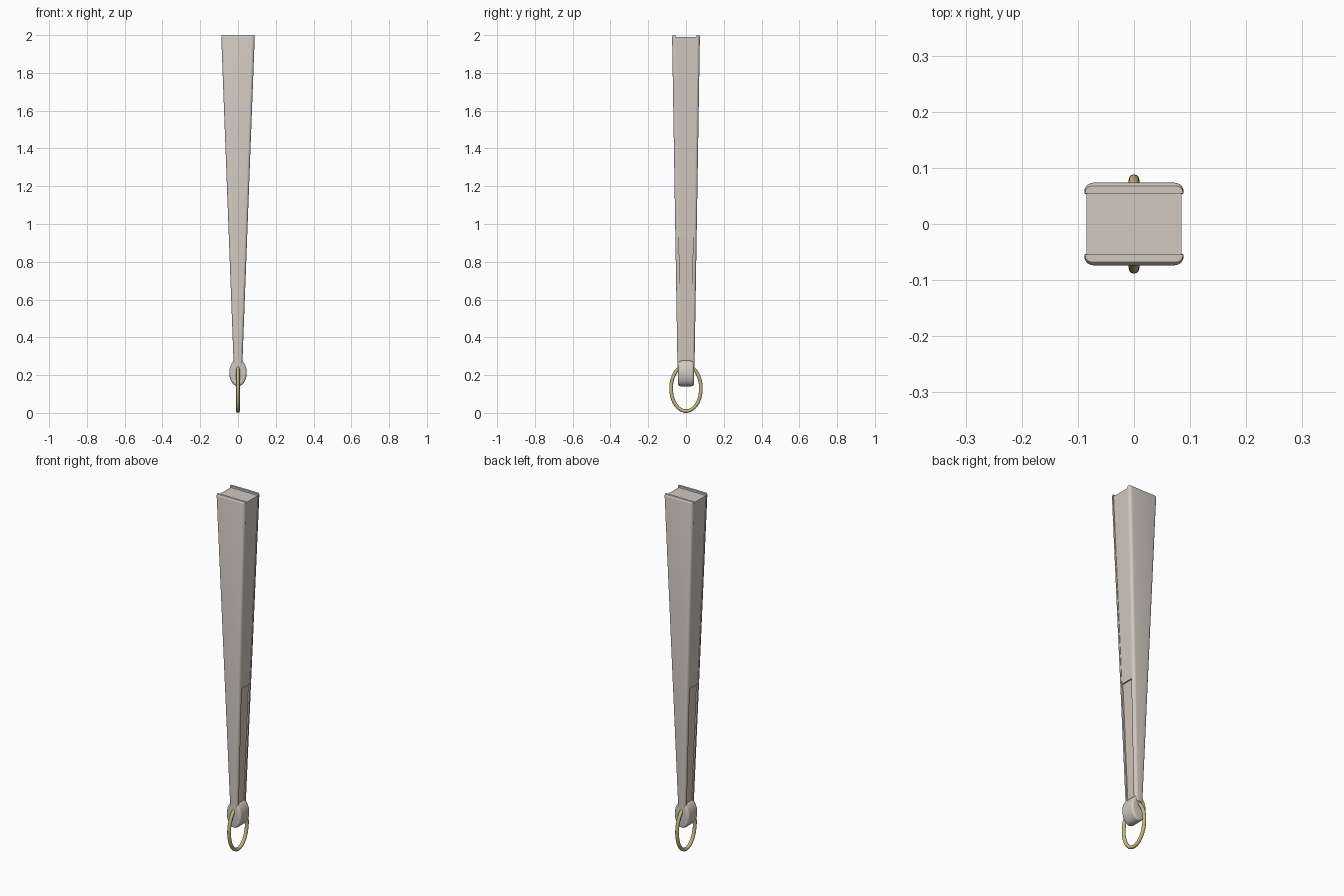
import bpy, bmesh, math

if "Cube" in bpy.data.objects:
    bpy.data.objects.remove(bpy.data.objects["Cube"])


def material(name, rgb):
    m = bpy.data.materials.new(name)
    m.diffuse_color = (*rgb, 1)
    m.use_nodes = True
    m.node_tree.nodes["Principled BSDF"].inputs["Base Color"].default_value = m.diffuse_color
    return m


IVORY = material("ivory", (0.63, 0.58, 0.53))
PALE = material("warm_ivory", (0.62, 0.55, 0.49))
BRASS = material("brass", (0.56, 0.48, 0.21))


def loft(name, sections, mat, angle=35):
    """Skin a list of closed rings of equal length and cap both ends."""
    bm = bmesh.new()
    rings = [[bm.verts.new(p) for p in ring] for ring in sections]
    n = len(rings[0])
    for a, b in zip(rings, rings[1:]):
        for i in range(n):
            j = (i + 1) % n
            bm.faces.new((a[i], a[j], b[j], b[i]))
    bm.faces.new(rings[0])
    bm.faces.new(rings[-1])
    bmesh.ops.recalc_face_normals(bm, faces=bm.faces)
    me = bpy.data.meshes.new(name)
    bm.to_mesh(me)
    bm.free()
    me.materials.append(mat)
    ob = bpy.data.objects.new(name, me)
    bpy.context.collection.objects.link(ob)
    bpy.ops.object.select_all(action='DESELECT')
    bpy.context.view_layer.objects.active = ob
    ob.select_set(True)
    bpy.ops.object.shade_smooth_by_angle(angle=math.radians(angle))
    return ob


# Taper of the folded fan along its height
def half_width(z):
    return 0.0235 + (z - 0.27) * 0.0378


def outer_depth(z):
    return 0.0455 + (z - 0.27) * 0.0163


THICK = 0.019


# Guard section: flat inner face, rounded outer corners
def guard_ring(z, side, inset=0.0):
    w, y1 = half_width(z) - inset * 0.3, outer_depth(z) - inset
    y0 = outer_depth(z) - THICK
    r = min(0.016, w * 0.6, y1 - y0 - 0.001)
    pts = [(w, y0)]
    for sx, start in ((1, 0), (-1, 90)):
        for k in range(6):
            a = math.radians(start + 18 * k)
            pts.append((sx * (w - r) + r * math.cos(a), y1 - r + r * math.sin(a)))
    pts.append((-w, y0))
    return [(x, side * y, z) for x, y in pts]


for label, side in (("front_guard", -1), ("back_guard", 1)):
    loft(label, [guard_ring(0.245, side), guard_ring(1.99, side),
                 guard_ring(1.997, side, 0.002), guard_ring(2.0, side, 0.006)], IVORY)


# Folded leaf above, slimmer sticks below
def box_ring(z, recess):
    w, d = half_width(z) - recess, outer_depth(z) - THICK + 0.001
    return [(-w, -d, z), (w, -d, z), (w, d, z), (-w, d, z)]


loft("folded_leaf", [box_ring(0.93, 0.002), box_ring(1.99, 0.0035)], IVORY)
loft("sticks", [box_ring(0.22, 0.006), box_ring(0.94, 0.009)], PALE)


# Rounded pivot head
def head_ring(y, inset):
    pts = []
    for k in range(40):
        a = math.tau * k / 40
        pts.append(((0.046 - inset) * math.cos(a), y, 0.212 + (0.071 - inset) * math.sin(a)))
    return pts


steps = [math.radians(18 * k) for k in range(6)]
R = 0.012
half = [(0.042 - R + R * math.sin(a), R * (1 - math.cos(a))) for a in steps]
loft("pivot_head", [head_ring(-y, i) for y, i in reversed(half)]
     + [head_ring(y, i) for y, i in half], IVORY, 40)

# Oval ring threaded through the head
loops = []
for k in range(65):
    a = math.tau * k / 64
    loops.append([(0.0095 * math.sin(t),
                   (0.079 + 0.0095 * math.cos(t)) * math.cos(a),
                   0.13 + (0.1205 + 0.0095 * math.cos(t)) * math.sin(a))
                  for t in (math.tau * i / 12 for i in range(12))])
ring = loft("oval_ring", loops, BRASS, 60)
bm = bmesh.new()
bm.from_mesh(ring.data)
bmesh.ops.delete(bm, geom=[f for f in bm.faces if len(f.verts) > 4], context='FACES_ONLY')
bmesh.ops.remove_doubles(bm, verts=bm.verts, dist=1e-5)
bm.to_mesh(ring.data)
bm.free()
